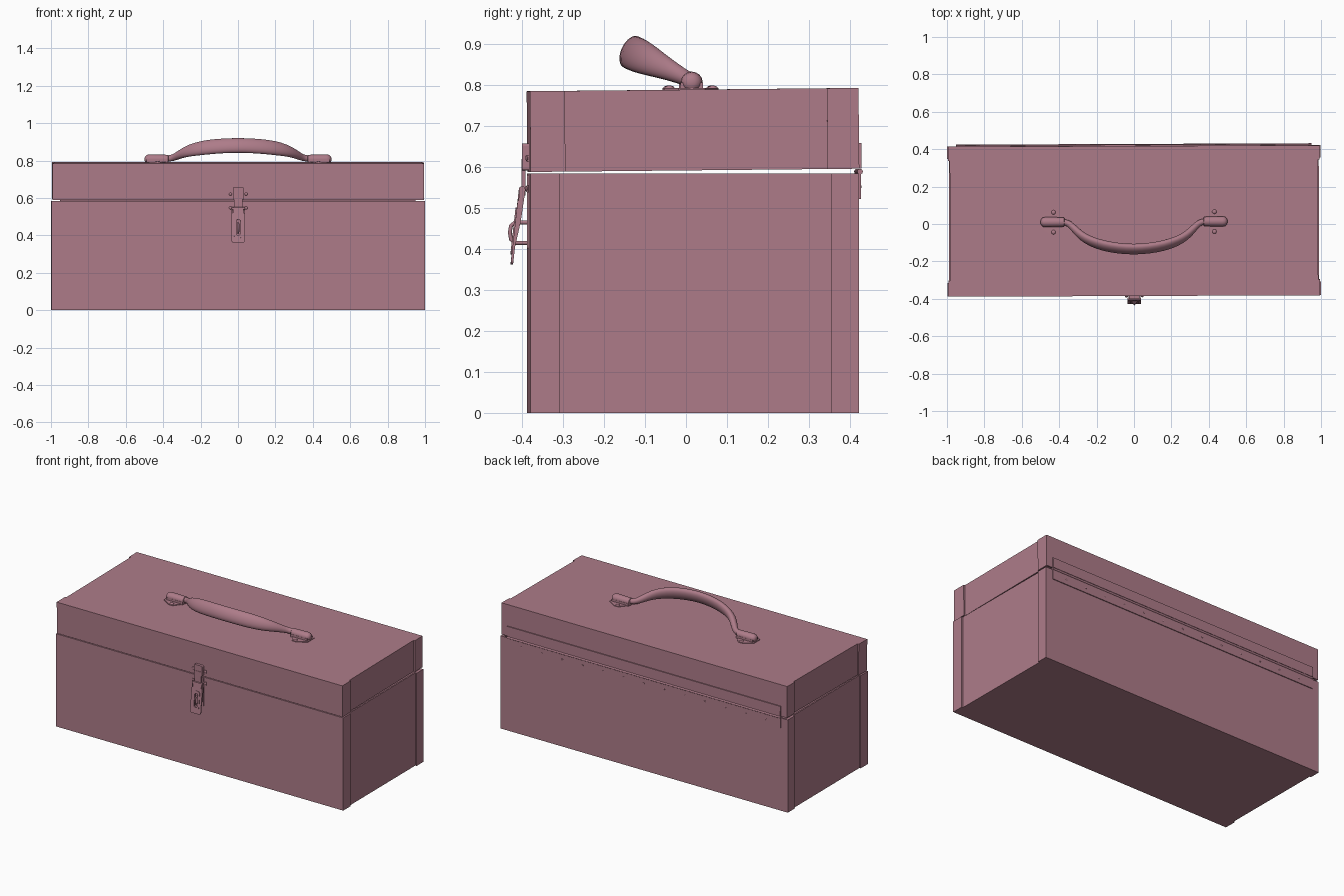
import bpy, bmesh, math
from mathutils import Matrix, Vector

if "Cube" in bpy.data.objects:
    bpy.data.objects.remove(bpy.data.objects["Cube"])

YAW = Matrix.Rotation(0.004, 4, 'Z')          # whole box sits slightly turned
LIDM = YAW @ Matrix.Translation((0, .017, .69)) @ Matrix.Rotation(0.01, 4, 'X') @ Matrix.Translation((0, -.017, -.69))
FRONT, BACK, T = -.384, .418, .009
mat = bpy.data.materials.new("rose_paint")
mat.diffuse_color = (.42, .2, .25, 1)
mat.use_nodes = True
mat.node_tree.nodes["Principled BSDF"].inputs["Base Color"].default_value = mat.diffuse_color


def finish(name, bm, m=YAW, smooth=False):
    bmesh.ops.recalc_face_normals(bm, faces=bm.faces[:])
    bm.transform(m)
    me = bpy.data.meshes.new(name)
    bm.to_mesh(me)
    bm.free()
    ob = bpy.data.objects.new(name, me)
    bpy.context.collection.objects.link(ob)
    me.materials.append(mat)
    if smooth:
        bpy.context.view_layer.objects.active = ob
        bpy.ops.object.select_all(action='DESELECT')
        ob.select_set(True)
        bpy.ops.object.shade_smooth_by_angle(angle=math.radians(40))
    return ob


def extrude(name, pts, axis, a, b, m=YAW):
    """Extrude a 2D outline along an axis from a to b."""
    put = {'x': lambda u, v, w: (w, u, v), 'y': lambda u, v, w: (u, w, v), 'z': lambda u, v, w: (u, v, w)}[axis]
    bm = bmesh.new()
    bm.faces.new([bm.verts.new(put(u, v, a)) for u, v in pts])
    r = bmesh.ops.extrude_face_region(bm, geom=bm.faces[:])
    d = Vector(put(0, 0, b - a))
    bmesh.ops.translate(bm, vec=d, verts=[g for g in r['geom'] if isinstance(g, bmesh.types.BMVert)])
    return finish(name, bm, m)


def rect(x0, x1, y0, y1):
    return [(x0, y0), (x1, y0), (x1, y1), (x0, y1)]


def sweep(name, stations, n=16, m=YAW, subsurf=0):
    """Loft ellipses given as (centre, axis u, axis v)."""
    bm = bmesh.new()
    rings = []
    for c, u, v in stations:
        rings.append([bm.verts.new(c + u * math.cos(k * math.tau / n) + v * math.sin(k * math.tau / n)) for k in range(n)])
    for p, q in zip(rings, rings[1:]):
        for k in range(n):
            bm.faces.new((p[k], p[(k + 1) % n], q[(k + 1) % n], q[k]))
    bm.faces.new(rings[0])
    bm.faces.new(rings[-1])
    ob = finish(name, bm, m, True)
    if subsurf:
        s = ob.modifiers.new("smooth", 'SUBSURF')
        s.levels = s.render_levels = subsurf
    return ob


def rivets(name, centres, r, h, normal, m=YAW):
    bm = bmesh.new()
    rot = Vector((0, 0, 1)).rotation_difference(Vector(normal)).to_matrix().to_4x4()
    for c in centres:
        bmesh.ops.create_uvsphere(bm, u_segments=10, v_segments=6, radius=1,
                                  matrix=Matrix.Translation(c) @ rot @ Matrix.Diagonal((r, r, h, 1)))
    return finish(name, bm, m, True)


def rounded(w, z0, z1, r, n=4):
    pts = []
    for cx, cz, a0 in ((w - r, z1 - r, 0), (r - w, z1 - r, 90), (r - w, z0 + r, 180), (w - r, z0 + r, 270)):
        for k in range(n + 1):
            a = math.radians(a0 + 90 * k / n)
            pts.append((cx + r * math.cos(a), cz + r * math.sin(a)))
    return pts


def ring_plate(name, outer, inner, y0, y1, m):
    bm = bmesh.new()
    L = [[bm.verts.new((x, y, z)) for x, z in o] for o, y in ((outer, y0), (inner, y0), (inner, y1), (outer, y1))]
    n = len(outer)
    for i in range(4):
        p, q = L[i], L[(i + 1) % 4]
        for k in range(n):
            bm.faces.new((p[k], p[(k + 1) % n], q[(k + 1) % n], q[k]))
    return finish(name, bm, m)


def shell(part, w, z0, z1, floor_z0, floor_z1, tabf, tabb, m):
    """Sheet-metal shell: floor with upturned ends, front and back panels folded round the corners."""
    e = w - T
    if floor_z0 == z0:
        prof = [(-e, z0), (e, z0), (e, z1), (e - T, z1), (e - T, floor_z1), (T - e, floor_z1), (T - e, z1), (-e, z1)]
    else:
        prof = [(-e, z1), (-e, z0), (T - e, z0), (T - e, floor_z0), (e - T, floor_z0), (e - T, z0), (e, z0), (e, z1)]
    extrude(part + "_floor_and_ends" if floor_z0 == z0 else part + "_top_and_ends", prof, 'y', FRONT + T, BACK - T, m)
    for side, y, s, tab in (("front", FRONT, 1, tabf), ("back", BACK, -1, tabb)):
        u = [(-w, y), (w, y), (w, y + s * tab), (e, y + s * tab), (e, y + s * T), (-e, y + s * T),
             (-e, y + s * tab), (-w, y + s * tab)]
        extrude(f"{part}_{side}_panel", u, 'z', z0, z1, m)


# Body and lid
shell("body", .998, 0, .584, 0, T, .072, .067, YAW)
shell("lid", .993, .592, .789, .78, .789, .085, .077, LIDM)

# Back hinge
extrude("hinge_lid_leaf", rect(-.95, .95, .592, .655), 'y', BACK, BACK + .006, LIDM)
extrude("hinge_body_leaf", rect(-.95, .95, .522, .584), 'y', BACK, BACK + .005)
X = Vector((1, 0, 0))
Y = Vector((0, 1, 0))
Z = Vector((0, 0, 1))
sweep("hinge_pin", [(Vector((x, BACK + .003, .589)), Y * .007, Z * .007) for x in (-.95, .95)], 10)
rivets("hinge_rivets", [(-.85 + i * 1.7 / 12, BACK + .005, .552) for i in range(13)], .005, .002, Y)

# Handle grip, flattened and leaning forward
D = Vector((0, -.9, .43)).normalized()
N = Vector((0, .43, .9)).normalized()
base = Vector((0, .012, .811))
half = [(.40, 0, .017, .017), (.37, 0, .017, .017), (.345, .01, .018, .017), (.315, .045, .023, .02),
        (.28, .085, .031, .022), (.23, .117, .039, .024), (.16, .143, .043, .025), (.08, .158, .043, .025)]
full = half + [(0, .164, .043, .025)] + [(-x, t, a, b) for x, t, a, b in reversed(half)]
pos = [base + X * x + D * t for x, t, a, b in full]
stations = []
for i, (x, t, a, b) in enumerate(full):
    tan = (pos[min(i + 1, len(pos) - 1)] - pos[max(i - 1, 0)]).normalized()
    stations.append((pos[i], N * a, tan.cross(N).normalized() * b))
sweep("handle_grip", stations, 16, YAW, 1)

# Handle end sockets, plates and rivets
for s, side in ((1, "right"), (-1, "left")):
    prof = [(.372, .021), (.375, .025), (.472, .027), (.485, .025), (.495, .018), (.499, .008)]
    sweep(f"handle_socket_{side}", [(Vector((s * x, .012, .807)), Y * r, Z * r * .96) for x, r in prof], 16)
    extrude(f"handle_socket_foot_{side}", rect(*sorted((s * .375, s * .49)), -.015, .039), 'z', .787, .806)
    plate = [(s * x, y) for x, y in ((.385, -.015), (.415, -.055), (.445, -.055), (.5, -.02), (.5, .044),
                                     (.445, .078), (.415, .078), (.385, .039))]
    extrude(f"handle_plate_{side}", plate, 'z', .786, .793)
    rivets(f"handle_rivets_{side}", [(s * .43, -.042, .793), (s * .43, .064, .793)], .012, .006, Z)

# Latch: lid plate, knuckle, rivets
extrude("latch_lid_plate", rounded(.029, .592, .657, .006), 'y', FRONT - .016, FRONT + .002)
extrude("latch_strap", rect(-.022, .022, .53, .62), 'y', FRONT - .018, FRONT - .008)
extrude("latch_lid_ears", rect(-.048, .048, .612, .63), 'y', FRONT - .004, FRONT + .001)
extrude("latch_body_plate", rounded(.03, .40, .58, .006), 'y', FRONT - .004, FRONT + .001)
extrude("latch_body_ears", rect(-.048, .048, .538, .556), 'y', FRONT - .004, FRONT + .001)
rivets("latch_rivets", [(s * .042, FRONT - .004, z) for s in (-1, 1) for z in (.547, .621)], .008, .004, -Y)
sweep("latch_pin", [(Vector((x, FRONT - .016, .545)), Y * .008, Z * .008) for x in (-.034, .034)], 12)

# Latch lever with slot, rim and side flanges, tilted outward at the bottom
LM = YAW @ Matrix.Translation((0, -.404, .545)) @ Matrix.Rotation(-.11, 4, 'X')
ring_plate("latch_lever", rounded(.037, -.184, -.025, .012), rounded(.011, -.145, -.06, .0109), -.004, .002, LM)
ring_plate("latch_lever_rim", rounded(.023, -.16, -.045, .015), rounded(.011, -.145, -.06, .0109), -.007, -.003, LM)
extrude("latch_lever_neck", rect(-.029, .029, -.03, .005), 'y', -.004, .002, LM)
for s, side in ((1, "right"), (-1, "left")):
    extrude(f"latch_flange_{side}", [(-.002, 0), (.012, 0), (.009, -.08), (.002, -.14), (-.002, -.14)], 'x',
            *sorted((s * .032, s * .036)), LM)

# Staple passing through the lever slot
sp = [(-.382, .465), (-.418, .465), (-.427, .457), (-.43, .44), (-.427, .423), (-.418, .415), (-.382, .415)]
pts = [Vector((0, y, z)) for y, z in sp]
st = []
for i, p in enumerate(pts):
    tan = (pts[min(i + 1, 6)] - pts[max(i - 1, 0)]).normalized()
    st.append((p, X * .005, tan.cross(X) * .005))
sweep("latch_staple", st, 10)
